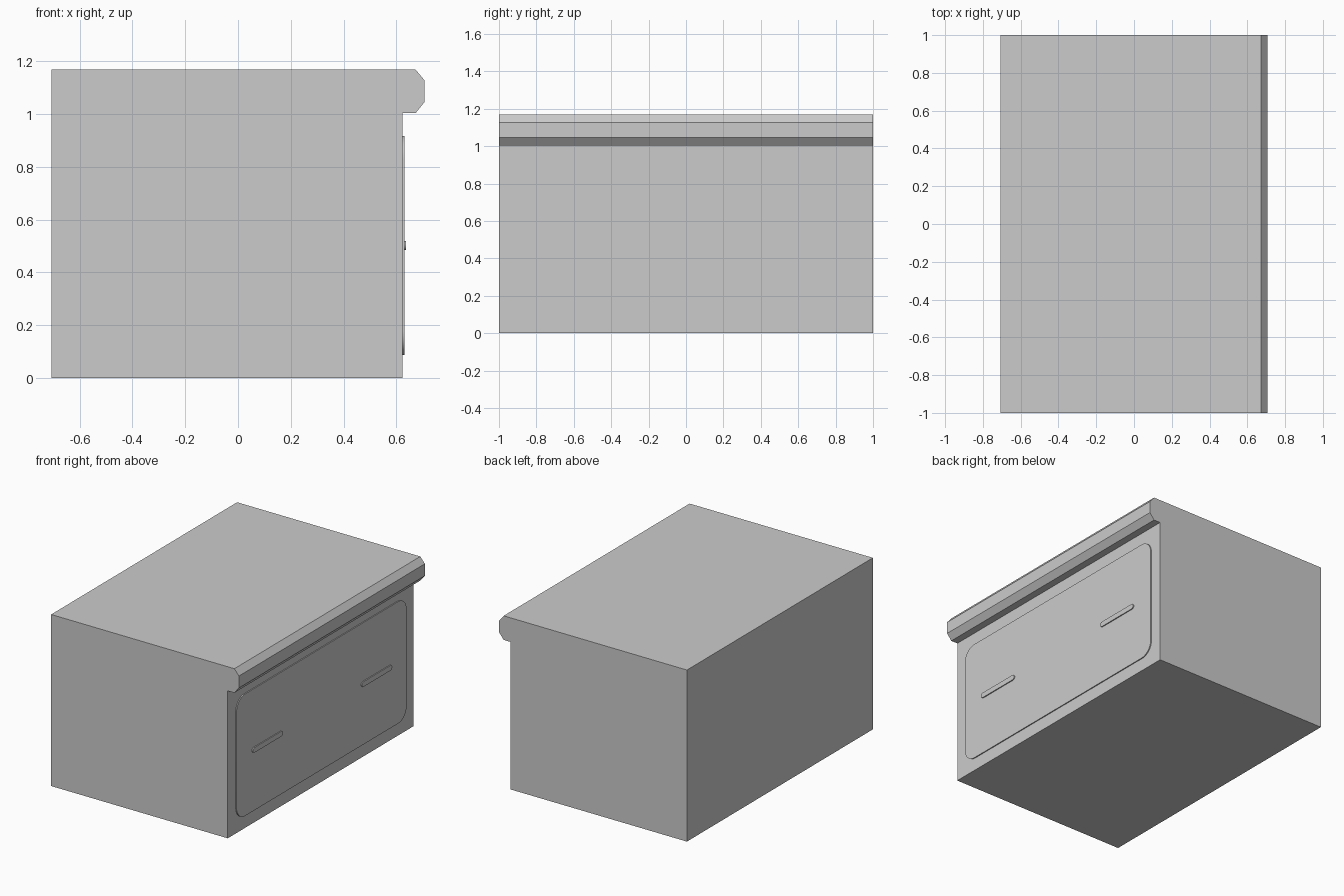
import bpy, bmesh
from math import pi, cos, sin, radians

if "Cube" in bpy.data.objects:
    bpy.data.objects.remove(bpy.data.objects["Cube"])


def prism(name, points, offset):
    """Extrude a closed 3D outline along an offset into a solid."""
    bm = bmesh.new()
    face = bm.faces.new([bm.verts.new(p) for p in points])
    ext = bmesh.ops.extrude_face_region(bm, geom=[face], use_keep_orig=True)
    verts = [g for g in ext["geom"] if isinstance(g, bmesh.types.BMVert)]
    bmesh.ops.translate(bm, verts=verts, vec=offset)
    bmesh.ops.recalc_face_normals(bm, faces=bm.faces)
    mesh = bpy.data.meshes.new(name)
    bm.to_mesh(mesh)
    bm.free()
    obj = bpy.data.objects.new(name, mesh)
    bpy.context.collection.objects.link(obj)
    return obj


def rounded_plate(name, x0, x1, y, z, half_y, half_z, radius, steps=8):
    """Rounded rectangle in the YZ plane, raised from x0 to x1."""
    pts = []
    for i, (sy, sz) in enumerate([(1, 1), (-1, 1), (-1, -1), (1, -1)]):
        cy = y + sy * (half_y - radius)
        cz = z + sz * (half_z - radius)
        for k in range(steps + 1):
            a = (i + k / steps) * pi / 2
            p = (x0, cy + radius * cos(a), cz + radius * sin(a))
            if not pts or max(abs(u - v) for u, v in zip(p, pts[-1])) > 1e-5:
                pts.append(p)
    if max(abs(u - v) for u, v in zip(pts[0], pts[-1])) < 1e-5:
        pts.pop()
    obj = prism(name, pts, (x1 - x0, 0, 0))
    bpy.ops.object.select_all(action='DESELECT')
    obj.select_set(True)
    bpy.context.view_layer.objects.active = obj
    bpy.ops.object.shade_smooth_by_angle(angle=radians(30))
    return obj


# Cabinet body with chamfered overhanging worktop lip
profile = [(-0.707, 0), (0.623, 0), (0.623, 1.004), (0.673, 1.004),
           (0.707, 1.046), (0.707, 1.127), (0.673, 1.168), (-0.707, 1.168)]
prism("cabinet_body", [(x, -1, z) for x, z in profile], (0, 2, 0))

# Raised front panel
rounded_plate("front_panel", 0.622, 0.630, 0, 0.502, 0.915, 0.415, 0.09)

# Pair of pill-shaped handles
for label, side in (("left", -1), ("right", 1)):
    rounded_plate(label + "_handle", 0.629, 0.637, side * 0.587, 0.502,
                  0.163, 0.0175, 0.0175)
